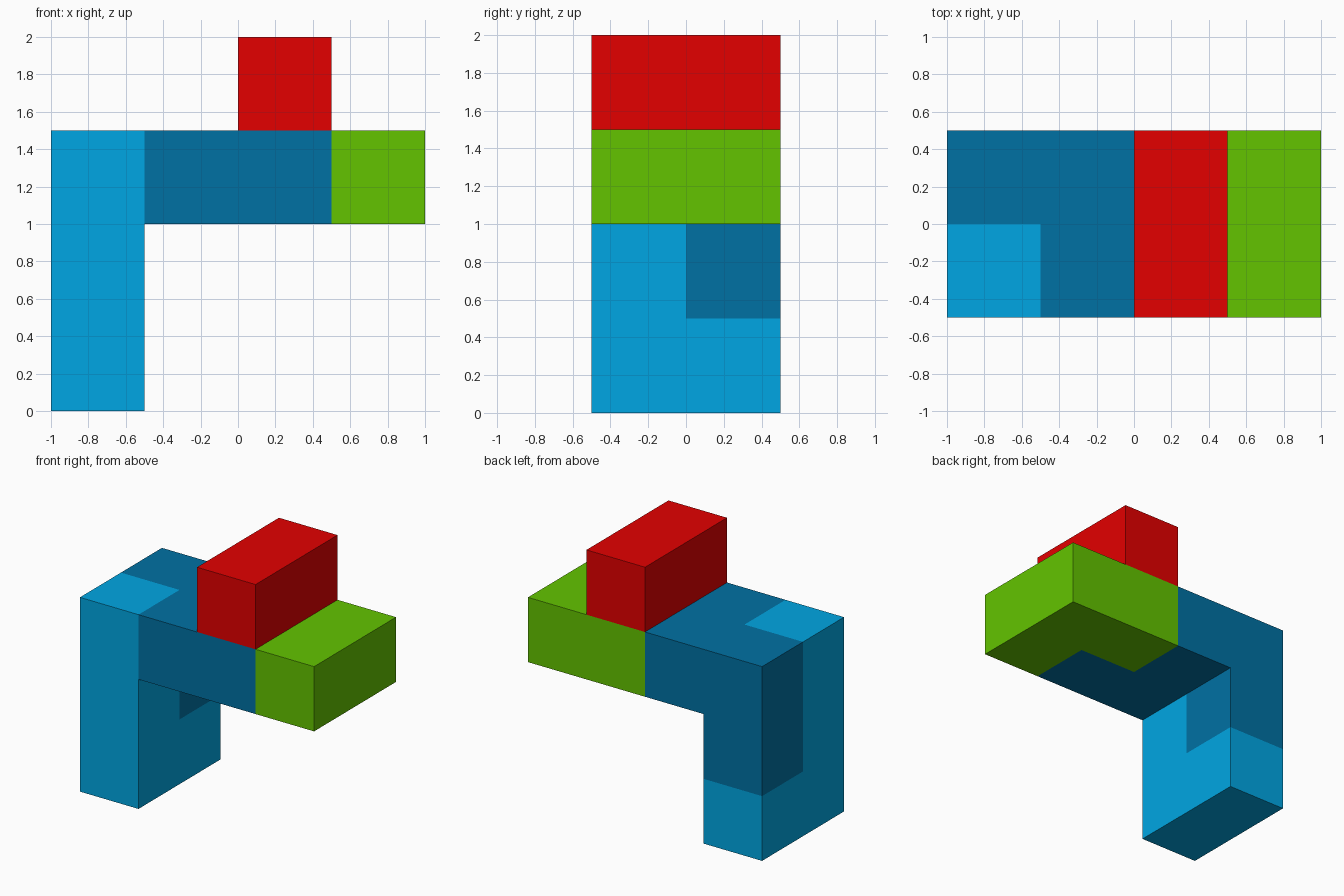
import bpy, bmesh
from mathutils import Vector

if "Cube" in bpy.data.objects:
    bpy.data.objects.remove(bpy.data.objects["Cube"])

CELL = 0.5
ORIGIN = Vector((-1.0, -0.5, 0.0))

# Each puzzle piece: linear colour and the grid cells (x, y, z) it fills
PIECES = {
    "light_blue_foot": ((0.0, 0.384, 0.77, 1),
                        [(0, 0, 0), (0, 0, 1), (0, 0, 2), (0, 1, 0)]),
    "dark_blue_arm": ((0.0, 0.165, 0.37, 1),
                      [(0, 1, 1), (0, 1, 2), (1, 0, 2), (1, 1, 2), (2, 0, 2)]),
    "green_end": ((0.125, 0.55, 0.0, 1),
                  [(2, 1, 2), (3, 0, 2), (3, 1, 2)]),
    "red_top_block": ((0.77, 0.0, 0.0, 1),
                      [(2, 0, 3), (2, 1, 3)]),
}
FILLED = {c for _, cells in PIECES.values() for c in cells}


def add_outer_faces(bm, cell):
    """Add only those sides of a cube cell that do not touch another cell."""
    centre = ORIGIN + (Vector(cell) + Vector((0.5, 0.5, 0.5))) * CELL
    for axis in range(3):
        for sign in (-1, 1):
            n = [0, 0, 0]
            n[axis] = sign
            if tuple(a + b for a, b in zip(cell, n)) in FILLED:
                continue
            n = Vector(n)
            u = Vector([float(i == (axis + 1) % 3) for i in range(3)])
            v = n.cross(u)
            bm.faces.new([bm.verts.new(centre + (n + u * a + v * b) * CELL / 2)
                          for a, b in ((-1, -1), (1, -1), (1, 1), (-1, 1))])


def build_piece(name, colour, cells):
    bm = bmesh.new()
    for cell in cells:
        add_outer_faces(bm, cell)
    bmesh.ops.remove_doubles(bm, verts=bm.verts, dist=1e-4)
    # Merge flat neighbouring faces
    bmesh.ops.dissolve_limit(bm, angle_limit=0.01, verts=bm.verts, edges=bm.edges)
    mesh = bpy.data.meshes.new(name)
    bm.to_mesh(mesh)
    bm.free()
    mat = bpy.data.materials.new(name.rsplit("_", 1)[0] + "_paint")
    mat.diffuse_color = colour
    mat.use_nodes = True
    mat.node_tree.nodes["Principled BSDF"].inputs["Base Color"].default_value = mat.diffuse_color
    mesh.materials.append(mat)
    bpy.context.collection.objects.link(bpy.data.objects.new(name, mesh))


for name, (colour, cells) in PIECES.items():
    build_piece(name, colour, cells)
